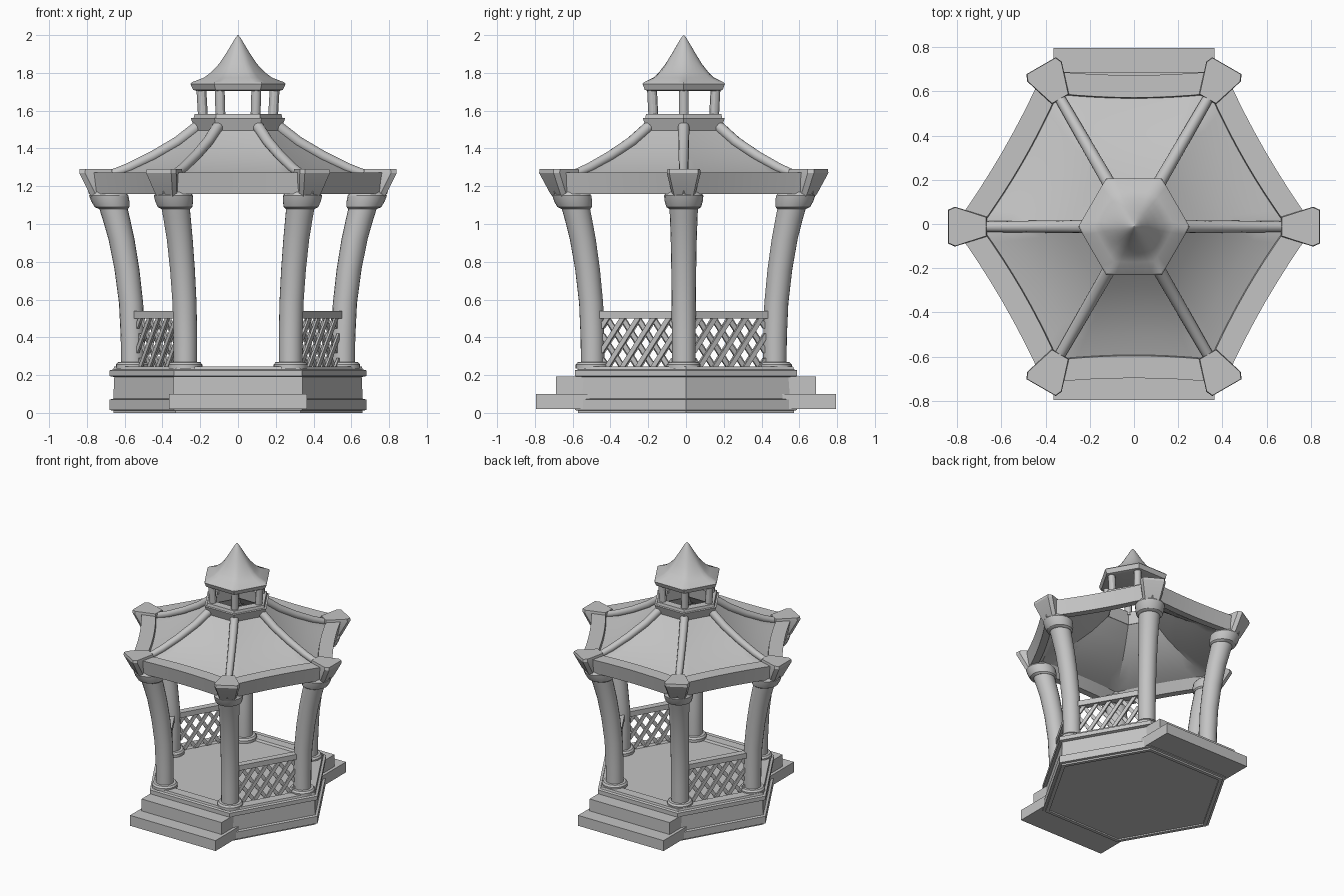
import bpy
from math import sin, cos, pi, radians
from mathutils import Matrix, Vector

if "Cube" in bpy.data.objects:
    bpy.data.objects.remove(bpy.data.objects["Cube"], do_unlink=True)

GREY = (0.55, 0.55, 0.55, 1)
stone = bpy.data.materials.new("plain grey")
stone.use_nodes = True
stone.diffuse_color = GREY
stone.node_tree.nodes["Principled BSDF"].inputs["Base Color"].default_value = GREY
Y_SHIFT = -0.012


def make(name, verts, faces, angle=0.0, shift=0.0, smooth=30):
    """Mesh object turned about the z axis, with sharp edges kept."""
    mesh = bpy.data.meshes.new(name)
    mesh.from_pydata(verts, [], faces)
    mesh.materials.append(stone)
    ob = bpy.data.objects.new(name, mesh)
    bpy.context.collection.objects.link(ob)
    ob.matrix_world = Matrix.Translation((0, shift, 0)) @ Matrix.Rotation(angle, 4, 'Z')
    if smooth:
        bpy.ops.object.select_all(action='DESELECT')
        ob.select_set(True)
        bpy.context.view_layer.objects.active = ob
        bpy.ops.object.shade_smooth_by_angle(angle=radians(smooth))


def loft(name, rings, closed=False, **kw):
    """Skin a stack of rings; closed joins last to first, else ends are capped."""
    n, m = len(rings[0]), len(rings)
    verts = [p for ring in rings for p in ring]
    faces = []
    for i in range(m if closed else m - 1):
        a, b = i * n, (i + 1) % m * n
        faces += [(a + j, a + (j + 1) % n, b + (j + 1) % n, b + j) for j in range(n)]
    if not closed:
        faces += [tuple(reversed(range(n))), tuple(range((m - 1) * n, m * n))]
    make(name, verts, faces, **kw)


def hexagon(r, z, sub=1, sag=0.0):
    """Six-sided ring with a corner on +x; sag pulls the sides inward."""
    ring = []
    for k in range(6):
        a, b = (Vector((cos(q * pi / 3), sin(q * pi / 3), 0)) * r for q in (k, k + 1))
        for j in range(sub):
            t = j / sub
            p = a.lerp(b, t) * (1 - sag * 4 * t * (1 - t))
            ring.append((p.x, p.y, z))
    return ring


def circle(cx, z, r, n=20):
    return [(cx + r * cos(2 * pi * i / n), r * sin(2 * pi * i / n), z) for i in range(n)]


def block(z, inner, outer, wi, wo):
    """Outline of a corner block: wide outside, narrow inside."""
    return [(inner, -wi, z), (outer - 0.03, -wo, z), (outer, -wo * 0.85, z),
            (outer, wo * 0.85, z), (outer - 0.03, wo, z), (inner, wi, z)]


def box(name, xs, ys, zs, **kw):
    rings = [[(xs[0], ys[0], z), (xs[1], ys[0], z), (xs[1], ys[1], z), (xs[0], ys[1], z)]
             for z in zs]
    loft(name, rings, smooth=0, **kw)


# Stepped hexagonal platform with a shallow recessed floor
loft("platform", [hexagon(r, z) for r, z in (
    (0.63, 0.01), (0.63, 0), (0.66, 0), (0.66, 0.012), (0.68, 0.015), (0.68, 0.07),
    (0.66, 0.075), (0.655, 0.19), (0.68, 0.195), (0.68, 0.225), (0.66, 0.23),
    (0.655, 0.245), (0.575, 0.245), (0.565, 0.23))], smooth=0)

# Entrance steps at front and back
for side, word in ((-1, "front"), (1, "back")):
    for label, half, depth, heights in (("lower", 0.365, 0.795, (0.02, 0.1)),
                                        ("upper", 0.342, 0.688, (0.1, 0.192))):
        box(f"{word}_{label}_step", (-half, half),
            sorted((side * 0.5, side * depth)), heights)

# Six bowed columns with plinths, capitals, roof corner blocks, ridges and posts
for k in range(6):
    kw = dict(angle=k * pi / 3, shift=Y_SHIFT)
    loft(f"column_{k}", [circle(c, z, r) for c, z, r in (
        (0.557, 0.24, 0.062), (0.558, 0.4, 0.063), (0.566, 0.58, 0.064),
        (0.588, 0.76, 0.066), (0.617, 0.92, 0.069), (0.645, 1.03, 0.073),
        (0.67, 1.12, 0.077))], **kw)
    loft(f"column_plinth_{k}", [circle(0.557, z, r) for z, r in (
        (0.235, 0.09), (0.255, 0.09), (0.268, 0.08), (0.27, 0.06))], **kw)
    loft(f"capital_{k}", [circle(c, z, r) for c, z, r in (
        (0.66, 1.08, 0.078), (0.667, 1.09, 0.092), (0.676, 1.12, 0.101),
        (0.684, 1.15, 0.104), (0.686, 1.17, 0.09))], **kw)
    loft(f"corner_block_{k}", [block(1.135, 0.68, 0.765, 0.04, 0.052),
                               block(1.16, 0.675, 0.785, 0.045, 0.062),
                               block(1.27, 0.665, 0.84, 0.045, 0.09),
                               block(1.29, 0.668, 0.838, 0.042, 0.087)], smooth=25, **kw)

    # Round ridge bar following the roof curve
    bar = []
    path = ((0.69, 1.255), (0.58, 1.297), (0.45, 1.36), (0.32, 1.435), (0.215, 1.515))
    for i, (x, z) in enumerate(path):
        p, q = path[max(i - 1, 0)], path[min(i + 1, len(path) - 1)]
        t = Vector((q[0] - p[0], 0, q[1] - p[1])).normalized()
        up = Vector((t.z, 0, -t.x))
        r = 0.024 + 0.0015 * i
        bar.append([Vector((x, 0, z)) + up * r * cos(u) + Vector((0, r * sin(u), 0))
                    for u in (2 * pi * j / 12 for j in range(12))])
    loft(f"roof_ridge_{k}", bar, smooth=35, **kw)
    loft(f"lantern_post_{k}", [circle(0.185, 1.56, 0.026, 12),
                               circle(0.195, 1.73, 0.026, 12)], **kw)

# Roof shell: fascia, flat rim, sweeping panels and the hollow underside
SAG = 0.03
sweep = ((0.69, 1.25), (0.58, 1.285), (0.45, 1.345), (0.32, 1.42), (0.2, 1.515))
profile = [(0.73, 1.16), (0.79, 1.16), (0.815, 1.272), (0.695, 1.272)]
profile += list(sweep)
profile += [(r - 0.015, z - 0.025) for r, z in reversed(sweep)]
loft("roof", [hexagon(r, z, 8, SAG if r > 0.5 else SAG * r * 2) for r, z in profile],
     closed=True, shift=Y_SHIFT, smooth=25)

# Lantern collar and pointed cap
loft("lantern_collar", [hexagon(r, z) for r, z in (
    (0.18, 1.49), (0.225, 1.495), (0.25, 1.56), (0.235, 1.562), (0.23, 1.582),
    (0.165, 1.582))], closed=True, shift=Y_SHIFT, smooth=0)
loft("lantern_cap", [hexagon(r, z, 6, s) for r, z, s in (
    (0.22, 1.705, 0), (0.238, 1.71, 0), (0.252, 1.742, 0), (0.245, 1.75, 0),
    (0.18, 1.775, -0.03), (0.14, 1.805, -0.07), (0.1, 1.848, -0.11),
    (0.065, 1.9, -0.14), (0.035, 1.95, -0.15), (0.012, 1.988, -0.15),
    (0.001, 2.0, -0.15))], shift=Y_SHIFT, smooth=28)

# Lattice railings on the four closed sides
HALF, LOW, HIGH, PITCH, SLOPE, WIDTH = 0.225, 0.24, 0.505, 0.094, 1.37, 0.016
for k in (0, 2, 3, 5):
    kw = dict(angle=(k + 0.5) * pi / 3, shift=Y_SHIFT)
    box(f"handrail_{k}", (0.458, 0.508), (-HALF, HALF), (0.5, 0.54), **kw)
    verts, faces = [], []
    for lean in (1, -1):
        x0, x1 = (0.483, 0.495) if lean > 0 else (0.471, 0.483)
        for i in range(-5, 4):
            # Clip each slat to the bay
            start = max(i * PITCH, -HALF)
            end = min(i * PITCH + (HIGH - LOW) / SLOPE, HALF)
            if end - start < 0.02:
                continue
            (s0, z0), (s1, z1) = [(s, LOW + (s - i * PITCH) * SLOPE) for s in (start, end)]
            quad = [(s0 - WIDTH, z0), (s0 + WIDTH, z0), (s1 + WIDTH, z1), (s1 - WIDTH, z1)]
            b = len(verts)
            verts += [(x, s * lean, z) for x in (x0, x1) for s, z in quad]
            slat = [(3, 2, 1, 0), (4, 5, 6, 7)]
            slat += [(j, (j + 1) % 4, (j + 1) % 4 + 4, j + 4) for j in range(4)]
            faces += [tuple(b + v for v in f[::lean]) for f in slat]
    make(f"lattice_{k}", verts, faces, smooth=0, **kw)
